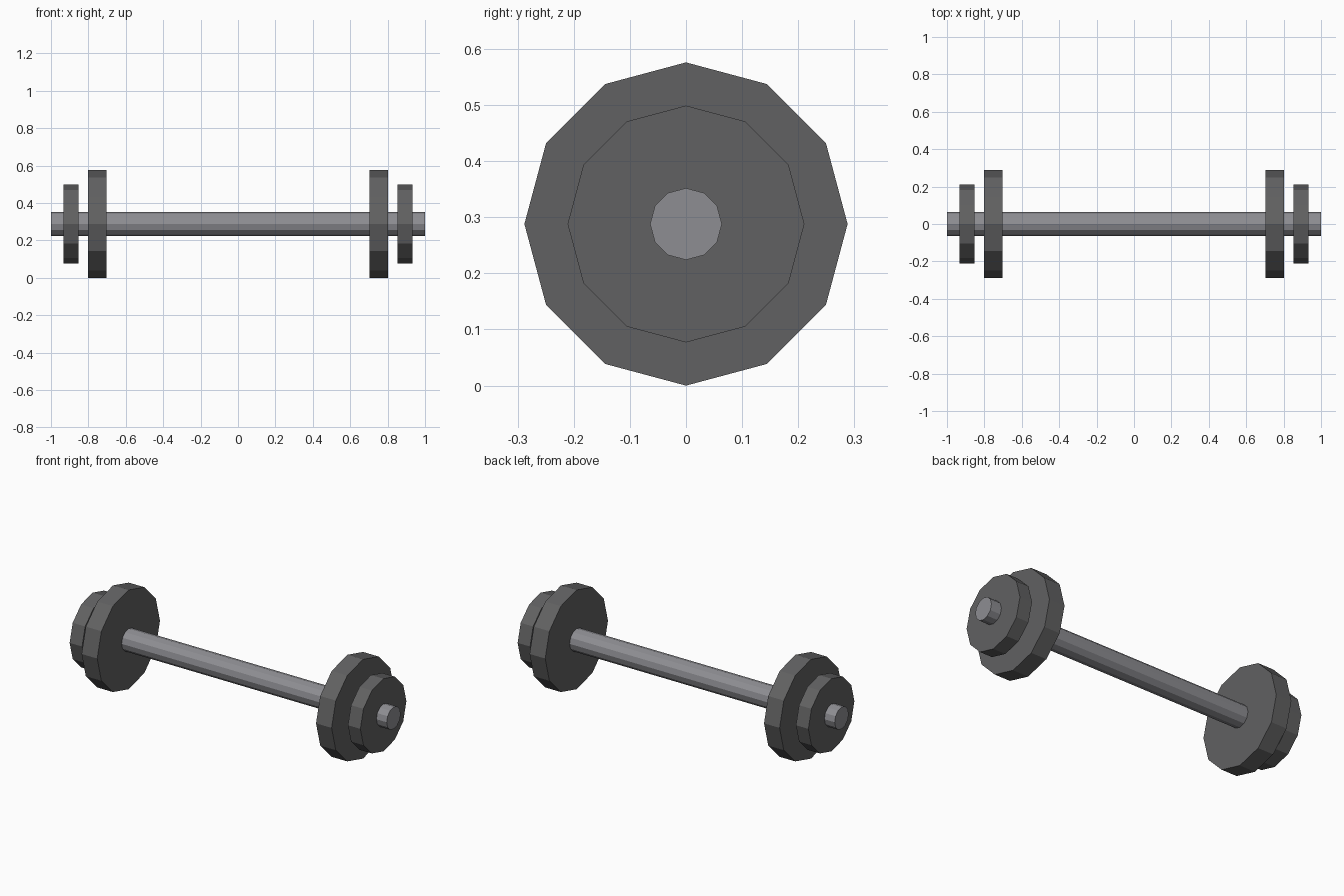
import bpy
from math import pi

if "Cube" in bpy.data.objects:
    bpy.data.objects.remove(bpy.data.objects["Cube"])

AXIS_Z = 0.288  # bar height = radius of the large plates


def material(name, colour):
    mat = bpy.data.materials.new(name)
    mat.diffuse_color = (*colour, 1)
    mat.use_nodes = True
    mat.node_tree.nodes["Principled BSDF"].inputs["Base Color"].default_value = mat.diffuse_color
    return mat


steel = material("steel", (0.27, 0.27, 0.29))
iron = material("dark_iron", (0.12, 0.12, 0.122))


def disc(name, x, radius, length, mat):
    """12-sided flat-shaded cylinder lying along x, a corner pointing up."""
    bpy.ops.mesh.primitive_cylinder_add(
        vertices=12, radius=radius, depth=length,
        location=(x, 0, AXIS_Z), rotation=(0, pi / 2, 0))
    obj = bpy.context.object
    obj.name = name
    obj.data.materials.append(mat)
    return obj


# Long bar
disc("bar", 0, 0.064, 2.0, steel)

# Large inner and small outer weight plates at each end
for side, s in (("left", -1), ("right", 1)):
    disc(f"large_plate_{side}", s * 0.753, 0.288, 0.10, iron)
    disc(f"small_plate_{side}", s * 0.894, 0.211, 0.08, iron)
